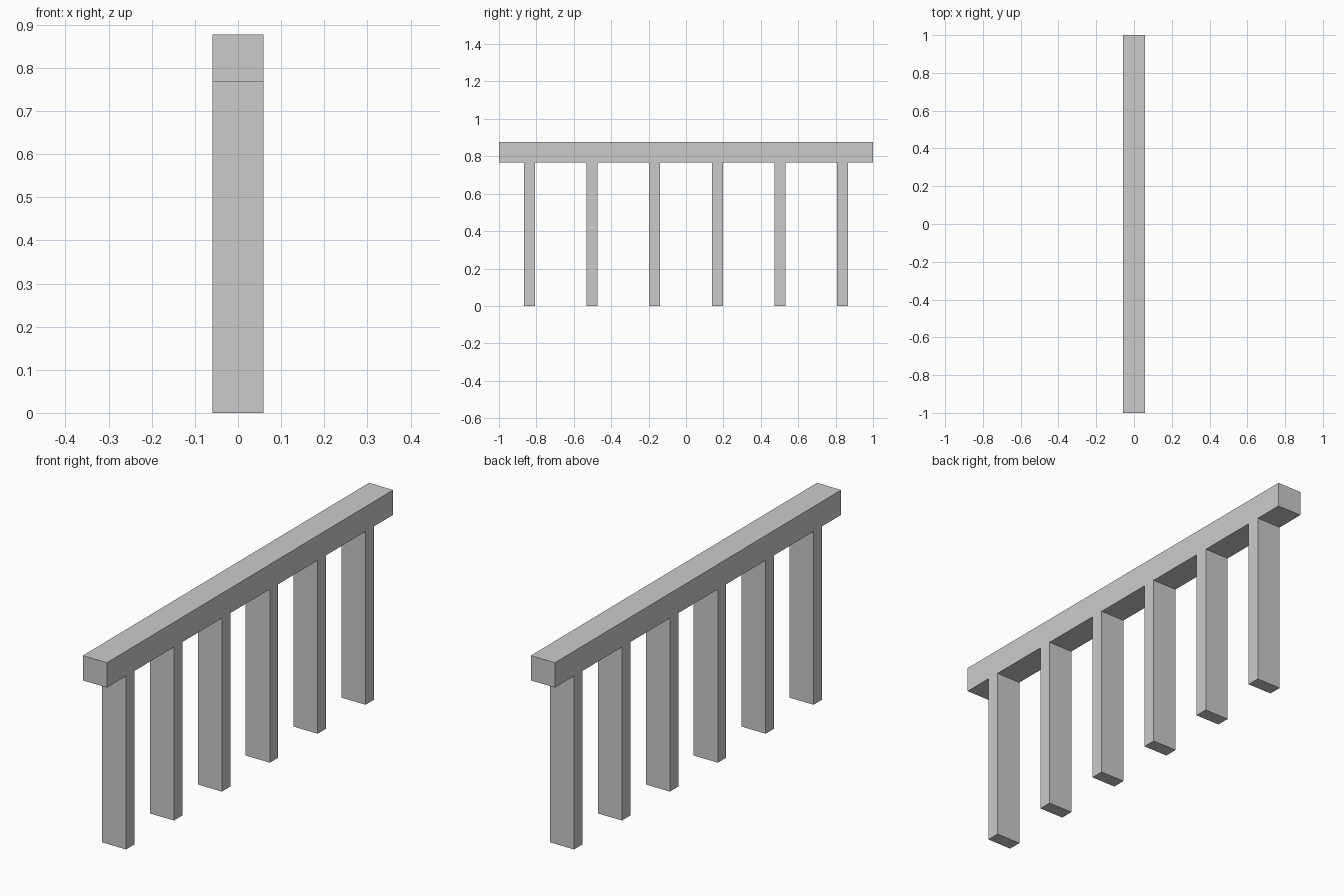
import bpy, bmesh
from mathutils import Vector

if "Cube" in bpy.data.objects:
    bpy.data.objects.remove(bpy.data.objects["Cube"])

HALF_DEPTH = 0.059    # half thickness in x
HALF_POST = 0.0295    # half post width in y
RAIL_BOTTOM, RAIL_TOP = 0.767, 0.877
SPACING = 0.335
COUNT = 6

# Comb-shaped side profile (y, z): top rail with posts hanging flush below it
profile = [(1, RAIL_BOTTOM), (1, RAIL_TOP), (-1, RAIL_TOP), (-1, RAIL_BOTTOM)]
for i in range(COUNT):
    y = (i - (COUNT - 1) / 2) * SPACING
    a, b = y - HALF_POST, y + HALF_POST
    profile += [(a, RAIL_BOTTOM), (a, 0), (b, 0), (b, RAIL_BOTTOM)]

# Extrude the profile through the thickness
bm = bmesh.new()
face = bm.faces.new([bm.verts.new((-HALF_DEPTH, y, z)) for y, z in profile])
ext = bmesh.ops.extrude_face_region(bm, geom=[face])
verts = [g for g in ext["geom"] if isinstance(g, bmesh.types.BMVert)]
bmesh.ops.translate(bm, vec=Vector((2 * HALF_DEPTH, 0, 0)), verts=verts)
bmesh.ops.recalc_face_normals(bm, faces=bm.faces)

mesh = bpy.data.meshes.new("railing")
bm.to_mesh(mesh)
bm.free()
bpy.context.collection.objects.link(bpy.data.objects.new("railing", mesh))
